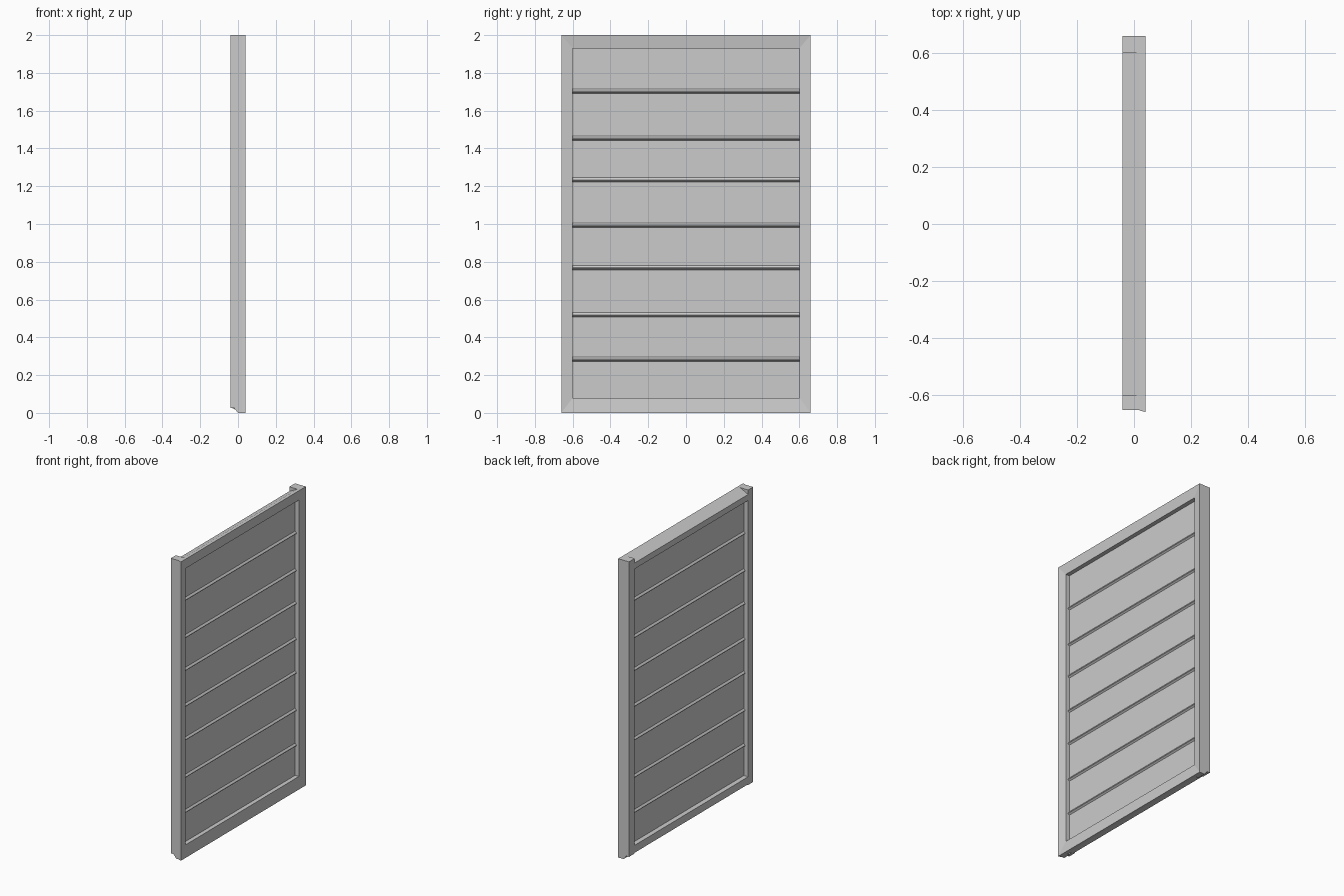
import bpy, bmesh

if "Cube" in bpy.data.objects:
    bpy.data.objects.remove(bpy.data.objects["Cube"])

def make_object(name, bm):
    bmesh.ops.recalc_face_normals(bm, faces=bm.faces)
    me = bpy.data.meshes.new(name)
    bm.to_mesh(me)
    bm.free()
    ob = bpy.data.objects.new(name, me)
    bpy.context.collection.objects.link(ob)
    return ob

def extrude_y(name, profile, y0, y1):
    """Prism from an (x, z) profile, running along y."""
    bm = bmesh.new()
    a = [bm.verts.new((x, y0, z)) for x, z in profile]
    b = [bm.verts.new((x, y1, z)) for x, z in profile]
    n = len(profile)
    bm.faces.new(a)
    bm.faces.new(b)
    for i in range(n):
        j = (i + 1) % n
        bm.faces.new((a[i], a[j], b[j], b[i]))
    return make_object(name, bm)

MID = 0.02            # where the mitred trim meets the frame behind it
BACK = -0.04
IN_Y, IN_LOW, IN_TOP = 0.60, 0.08, 1.93

# mitred front trim: its face slopes down toward the opening
def rect(x, y0, y1, z0, z1):
    return [(x, y0, z0), (x, y1, z0), (x, y1, z1), (x, y0, z1)]

loops = [rect(MID, -0.655, 0.66, 0, 2),
         rect(0.04, -0.66, 0.66, 0, 2),
         rect(0.031, -IN_Y, IN_Y, IN_LOW, IN_TOP),
         rect(MID, -IN_Y, IN_Y, IN_LOW, IN_TOP)]
bm = bmesh.new()
rings = [[bm.verts.new(c) for c in loop] for loop in loops]
for k in range(4):
    p, q = rings[k], rings[(k + 1) % 4]
    for i in range(4):
        j = (i + 1) % 4
        bm.faces.new((p[i], p[j], q[j], q[i]))
make_object("front_trim", bm)

# stiles, cut away at the lower back
stile = [(MID, 0), (0, 0), (-0.02, 0.025), (BACK, 0.025), (BACK, 2), (MID, 2)]
extrude_y("left_stile", stile, -0.653, -IN_Y)
extrude_y("right_stile", stile, IN_Y, 0.66)

# rails, sloping away behind the trim
extrude_y("top_rail", [(MID, 2), (BACK, 1.97), (BACK, IN_TOP), (MID, IN_TOP)], -IN_Y, IN_Y)
extrude_y("bottom_rail", [(MID, 0), (BACK, 0.03), (BACK, IN_LOW), (MID, IN_LOW)], -IN_Y, IN_Y)

# thin infill panel
F, B = 0.003, -0.008
extrude_y("panel", [(F, 0.06), (F, 1.95), (B, 1.95), (B, 0.06)], -IN_Y, IN_Y)

# horizontal ridges on both faces of the panel
for i, z in enumerate((1.70, 1.45, 1.23, 0.99, 0.765, 0.515, 0.28)):
    extrude_y(f"ridge_{i + 1}",
              [(F, z + 0.016), (F + 0.010, z + 0.004), (F + 0.010, z), (F, z - 0.008),
               (B, z - 0.008), (B - 0.010, z), (B - 0.010, z + 0.004), (B, z + 0.016)],
              -IN_Y, IN_Y)
